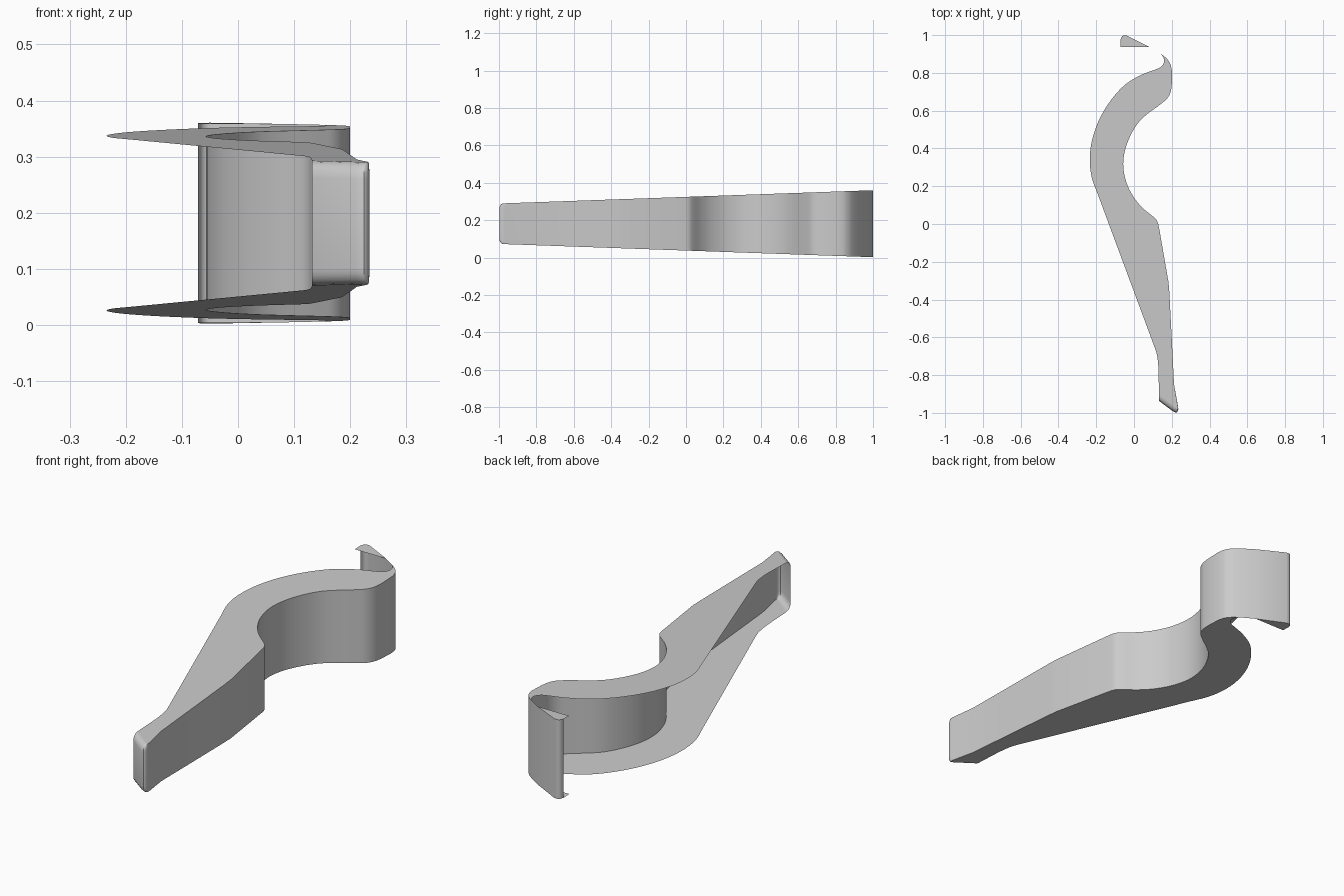
import bpy, bmesh, math
from mathutils import Vector

if "Cube" in bpy.data.objects:
    bpy.data.objects.remove(bpy.data.objects["Cube"])

MID = 0.1815


def half_height(y):
    return 0.1435 + 0.0355 * y


def smooth(pts, n=6):
    """Catmull-Rom curve through the points, ends included."""
    p = [Vector(q) for q in pts]
    p = [2 * p[0] - p[1]] + p + [2 * p[-1] - p[-2]]
    out = []
    for a, b, c, d in zip(p, p[1:], p[2:], p[3:]):
        for k in range(n):
            t = k / n
            out.append(0.5 * (2 * b + (c - a) * t + (2 * a - 5 * b + 4 * c - d) * t * t
                              + (3 * b - a - 3 * c + d) * t ** 3))
    return out + [p[-2]]


def finish(name, bm):
    mesh = bpy.data.meshes.new(name)
    bm.to_mesh(mesh)
    bm.free()
    ob = bpy.data.objects.new(name, mesh)
    bpy.context.collection.objects.link(ob)
    bpy.ops.object.select_all(action='DESELECT')
    ob.select_set(True)
    bpy.context.view_layer.objects.active = ob
    bpy.ops.object.shade_smooth_by_angle(angle=math.radians(35))
    return ob


# Plan outlines of the bent strip, from the hooked tip to the narrow end
tip = smooth([(-0.071, 0.975), (-0.066, 0.99), (-0.055, 0.998), (-0.04, 0.998)], 3)
tab_root = Vector((0.085, 0.936))
shoulder = smooth([(0.143, 0.9), (0.172, 0.877), (0.192, 0.848), (0.2, 0.815)], 4)
bowl = smooth([(0.2, 0.74), (0.194, 0.70), (0.176, 0.665), (0.138, 0.632), (0.03, 0.545),
               (-0.035, 0.43), (-0.057, 0.32), (-0.04, 0.22), (0.0, 0.14), (0.048, 0.083),
               (0.106, 0.035), (0.124, 0.012), (0.132, -0.016)])
arm = [Vector(q) for q in [(0.183, -0.31), (0.187, -0.36), (0.2, -0.61), (0.212, -0.85)]]
body = shoulder + bowl + arm
end_wall = smooth([(0.233, -0.965), (0.234, -0.985), (0.225, -0.998), (0.208, -0.993)], 3)
end_wall.append(Vector((0.132, -0.936)))
end_top = [Vector((min(q.x, 0.232), q.y)) for q in end_wall]
for i, q in enumerate(end_top):
    q.y += 0.03 * min(1, i / 9)

# Side wall, with the narrow end rounded into the flanges
lower = tip + [tab_root] + body + end_wall
upper = tip + [tab_root] + body + end_top
bm = bmesh.new()
columns = []
for w, f in zip(lower, upper):
    col = []
    for s in (-1, 1):
        part = []
        for k in range(5):
            a = math.pi / 2 * k / 4
            q = f + (w - f) * math.sin(a)
            z = half_height(f.y) - 0.03 * (1 - math.cos(a))
            part.append(bm.verts.new((q.x, q.y, MID + s * z)))
        col += part if s < 0 else part[::-1]
    columns.append(col)
for a, b in zip(columns, columns[1:]):
    for k in range(9):
        bm.faces.new((a[k], a[k + 1], b[k + 1], b[k]))
bmesh.ops.reverse_faces(bm, faces=bm.faces[:])
finish("side_wall", bm)

# Outer edge of the flanges
outer = [Vector((0.13, -0.77))]
outer += smooth([(0.127, -0.73), (0.121, -0.69), (0.11, -0.655)], 3)
outer += smooth([(-0.19, 0.153), (-0.222, 0.24), (-0.234, 0.33), (-0.225, 0.43), (-0.19, 0.54),
                 (-0.13, 0.645), (-0.05, 0.735), (0.04, 0.79), (0.127, 0.823), (0.148, 0.837),
                 (0.159, 0.858), (0.157, 0.88)])
flange_plan = body + end_top + outer
tab_plan = tip + [tab_root, Vector((-0.071, 0.936))]

# Mirrored flanges and hook tabs
for side, s in (("upper", 1), ("lower", -1)):
    for part, plan in (("flange", flange_plan), ("hook_tab", tab_plan)):
        bm = bmesh.new()
        face = bm.faces.new([bm.verts.new((q.x, q.y, MID + s * half_height(q.y))) for q in plan])
        face.normal_update()
        if face.normal.z * s < 0:
            face.normal_flip()
        bmesh.ops.triangulate(bm, faces=[face])
        finish(f"{side}_{part}", bm)
